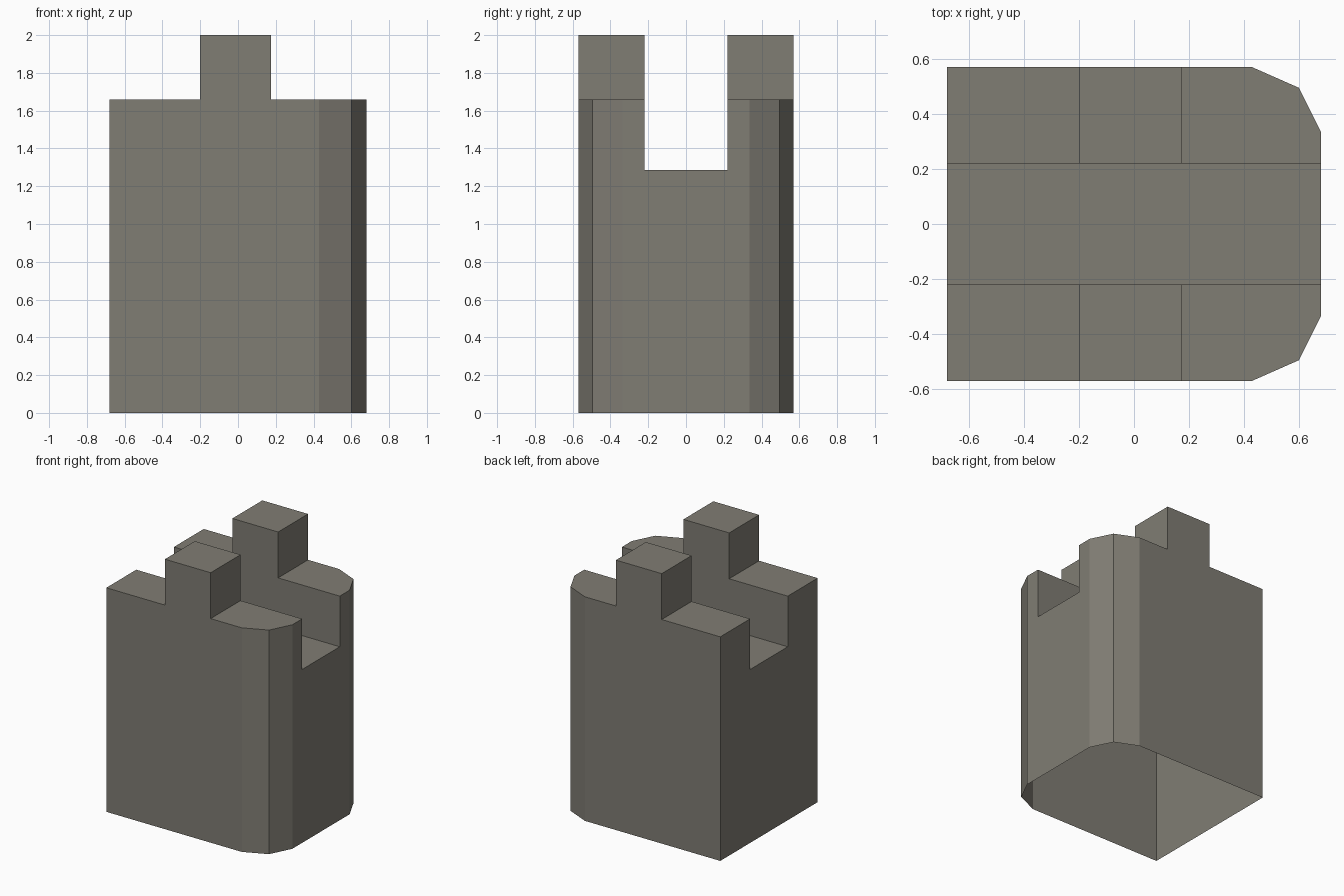
import bpy, bmesh, math
from mathutils import Vector

if "Cube" in bpy.data.objects:
    bpy.data.objects.remove(bpy.data.objects["Cube"])

FLOOR, WALL, TOP = 1.285, 1.66, 2.0      # channel floor, shoulders, lug tops
GROOVE, LUG = 0.22, (-0.20, 0.175)       # channel half width, lug x range

stone = bpy.data.materials.new("warm grey")
stone.diffuse_color = (0.216, 0.205, 0.174, 1)
stone.use_nodes = True
stone.node_tree.nodes["Principled BSDF"].inputs["Base Color"].default_value = stone.diffuse_color

bm = bmesh.new()

# Plan outline at channel floor height, mirrored front to back
half = [(-0.68, 0.57), (0.43, 0.57), (0.60, 0.495), (0.68, 0.335)]
plan = [(x, -y) for x, y in half] + half[::-1]
bm.faces.new([bm.verts.new((x, y, FLOOR)) for x, y in plan])


def cut(point, normal, faces):
    geom = list({e for f in faces for e in f.edges}) + \
        list({v for f in faces for v in f.verts}) + list(faces)
    bmesh.ops.bisect_plane(bm, geom=geom, plane_co=point, plane_no=normal)


def raise_faces(faces, height):
    r = bmesh.ops.extrude_face_region(bm, geom=faces)
    verts = [g for g in r["geom"] if isinstance(g, bmesh.types.BMVert)]
    bmesh.ops.translate(bm, verts=verts, vec=(0, 0, height))
    bmesh.ops.delete(bm, geom=[f for f in faces if f.is_valid], context="FACES")
    return [g for g in r["geom"] if isinstance(g, bmesh.types.BMFace)]


# Channel edges
for y in (-GROOVE, GROOVE):
    cut((0, y, 0), (0, 1, 0), bm.faces[:])

# Outer walls, open underneath
rim = [e for e in bm.edges if e.is_boundary]
r = bmesh.ops.extrude_edge_only(bm, edges=rim)
bmesh.ops.translate(bm, vec=(0, 0, -FLOOR),
                    verts=[g for g in r["geom"] if isinstance(g, bmesh.types.BMVert)])

# Raised shoulders either side of the channel
bm.normal_update()
sides = [f for f in bm.faces if abs(f.normal.z) > 0.9
         and abs(f.calc_center_median().y) > GROOVE]
sides = raise_faces(sides, WALL - FLOOR)

# Square lugs on the shoulders
for x in LUG:
    bm.normal_update()
    tops = [f for f in bm.faces if abs(f.normal.z) > 0.9
            and f.calc_center_median().z > WALL - 0.01]
    cut((x, 0, 0), (1, 0, 0), tops)
bm.normal_update()
lugs = [f for f in bm.faces if abs(f.normal.z) > 0.9
        and f.calc_center_median().z > WALL - 0.01
        and LUG[0] < f.calc_center_bounds().x < LUG[1]]
raise_faces(lugs, TOP - WALL)

# Merge flat neighbours and tidy normals
bmesh.ops.dissolve_limit(bm, angle_limit=math.radians(1),
                         verts=bm.verts[:], edges=bm.edges[:])
bmesh.ops.recalc_face_normals(bm, faces=bm.faces[:])

mesh = bpy.data.meshes.new("notched_block")
bm.to_mesh(mesh)
bm.free()
mesh.materials.append(stone)
bpy.context.collection.objects.link(bpy.data.objects.new("notched_block", mesh))
